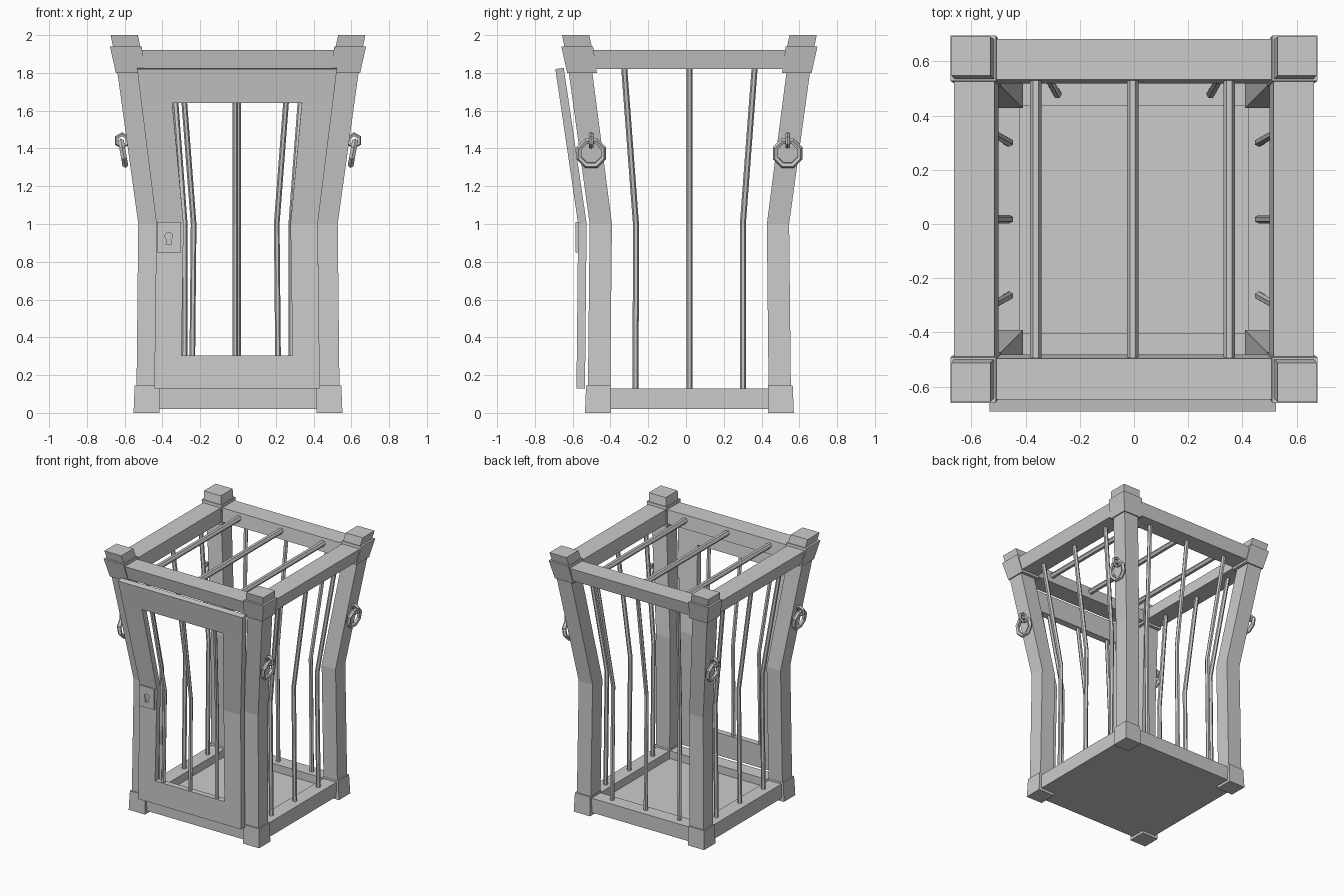
import bpy, bmesh, math
from mathutils import Vector, Matrix

if "Cube" in bpy.data.objects:
    bpy.data.objects.remove(bpy.data.objects["Cube"])

YC = 0.018  # the cage body sits slightly behind the origin, the door in front


def make(name, verts, faces, matrix=None):
    bm = bmesh.new()
    vs = [bm.verts.new(v) for v in verts]
    for f in faces:
        bm.faces.new([vs[i] for i in f])
    bmesh.ops.recalc_face_normals(bm, faces=bm.faces)
    if matrix:
        bm.transform(matrix)
        if matrix.determinant() < 0:
            bmesh.ops.reverse_faces(bm, faces=bm.faces)
    me = bpy.data.meshes.new(name)
    bm.to_mesh(me)
    bm.free()
    ob = bpy.data.objects.new(name, me)
    bpy.context.collection.objects.link(ob)
    return ob


def loft(name, rings, matrix=None):
    n = len(rings[0])
    verts = [v for r in rings for v in r]
    faces = [list(range(n)), [len(verts) - n + i for i in range(n)]]
    for k in range(len(rings) - 1):
        for i in range(n):
            j = (i + 1) % n
            faces.append([k*n + i, k*n + j, (k+1)*n + j, (k+1)*n + i])
    return make(name, verts, faces, matrix)


def corner_block(name, levels, sx, sy):
    # levels: (z, inner, outer), the same distances along x and y
    rings = [[(a, a, z), (b, a, z), (b, b, z), (a, b, z)] for z, a, b in levels]
    return loft(name, rings, Matrix.Translation((0, YC, 0)) @ Matrix.Diagonal((sx, sy, 1, 1)))


def bar(name, pts, r, horizontal=False, matrix=None):
    rings = []
    for p in pts:
        ring = []
        for i in range(6):
            c, s = r*math.cos(i*math.pi/3), r*math.sin(i*math.pi/3)
            ring.append(Vector(p) + (Vector((c, 0, s)) if horizontal else Vector((c, s, 0))))
        rings.append(ring)
    return loft(name, rings, matrix)


def torus(name, R, r, n, m, matrix):
    verts = [((R + r*math.cos(2*math.pi*j/m))*math.cos(2*math.pi*(i+.5)/n),
              (R + r*math.cos(2*math.pi*j/m))*math.sin(2*math.pi*(i+.5)/n),
              r*math.sin(2*math.pi*j/m)) for i in range(n) for j in range(m)]
    faces = [[i*m + j, (i+1) % n*m + j, (i+1) % n*m + (j+1) % m, i*m + (j+1) % m]
             for i in range(n) for j in range(m)]
    return make(name, verts, faces, matrix)


# corner posts with feet, collars, caps and carrying rings
for sx in (-1, 1):
    for sy in (-1, 1):
        corner_block("corner_post", [(.05, .42, .538), (1.0, .41, .528), (1.85, .52, .645)], sx, sy)
        corner_block("foot", [(0, .415, .553), (.145, .417, .547)], sx, sy)
        corner_block("collar", [(1.80, .49, .647), (1.94, .51, .678)], sx, sy)
        corner_block("cap", [(1.93, .515, .66), (2.0, .53, .674)], sx, sy)
        at = Matrix.Translation((sx*.608, YC + sy*.52, 1.375))
        torus("carry_ring", .069, .016, 8, 5,
              at @ Matrix.Rotation(sx*math.radians(10), 4, 'Y') @ Matrix.Rotation(math.pi/2, 4, 'Y'))
        torus("ring_staple", .032, .012, 6, 5,
              Matrix.Translation((sx*.614, YC + sy*.52, 1.442)) @ Matrix.Rotation(math.pi/2, 4, 'X'))

# top and bottom rails on all four sides, bars on three
for k in range(4):
    turn = Matrix.Translation((0, YC, 0)) @ Matrix.Rotation(k*math.pi/2, 4, 'Z')
    top = [(.50, 1.82), (.645, 1.82), (.665, 1.92), (.515, 1.92)]
    low = [(.42, .02), (.53, .02), (.53, .13), (.42, .13)]
    for name, prof, h in (("top_rail", top, .55), ("bottom_rail", low, .46)):
        loft(name, [[(s*h, -d, z) for d, z in prof] for s in (-1, 1)], turn)
    if k:
        for i in (-1, 0, 1):
            bar("wall_bar", [(i*.285, -.47, .1), (i*.283, -.46, 1.0), (i*.347, -.575, 1.85)],
                .016, False, turn)

# floor and ceiling bars
loft("floor", [[(-.43, YC-.43, z), (.43, YC-.43, z), (.43, YC+.43, z), (-.43, YC+.43, z)]
               for z in (.02, .07)])
for i in (-1, 0, 1):
    bar("ceiling_bar", [(i*.357 - .005, YC - .56, 1.88), (i*.357 - .005, YC + .56, 1.88)], .021, True)

# door frame: bent panel with an opening
rows = [(.13, .438, .296, -.58), (.305, .436, .294, -.578), (1.0, .427, .283, -.571),
        (1.64, .507, .343, -.665), (1.82, .529, .36, -.692)]
cx = -.005
verts = [(cx + s*w, y, z) for z, o, n, y in rows for s, w in ((-1, o), (-1, n), (1, n), (1, o))]
faces = [[r*4 + c, r*4 + c + 1, r*4 + c + 5, r*4 + c + 4]
         for r in range(4) for c in range(3) if not (c == 1 and r in (1, 2))]
door = make("door_frame", verts, faces)
if door.data.polygons[0].normal.y > 0:
    door.data.flip_normals()
mod = door.modifiers.new("thickness", 'SOLIDIFY')
mod.thickness, mod.offset = .045, -1

# door bars
for i in (-1, 0, 1):
    x = -.015
    bar("door_bar", [(x + i*.227, -.556, .28), (x + i*.22, -.549, 1.0), (x + i*.272, -.646, 1.68)], .015)

# lock plate with a keyhole cut
lock = loft("lock_plate", [[(-.43, y, .85), (-.303, y, .85), (-.303, y, 1.01), (-.43, y, 1.01)]
                           for y in (-.584, -.55)])
hole = [(-.367 + .02*math.cos(math.radians(a)), .935 + .02*math.sin(math.radians(a)))
        for a in range(-60, 241, 30)] + [(-.381, .892), (-.353, .892)]
cutter = loft("keyhole_cutter", [[(x, y, z) for x, z in hole] for y in (-.62, -.574)])
cutter.hide_render = True
cut = lock.modifiers.new("keyhole", 'BOOLEAN')
cut.operation, cut.object, cut.solver = 'DIFFERENCE', cutter, 'EXACT'
bpy.context.view_layer.objects.active = lock
bpy.ops.object.modifier_apply(modifier=cut.name)
bpy.data.objects.remove(cutter)
